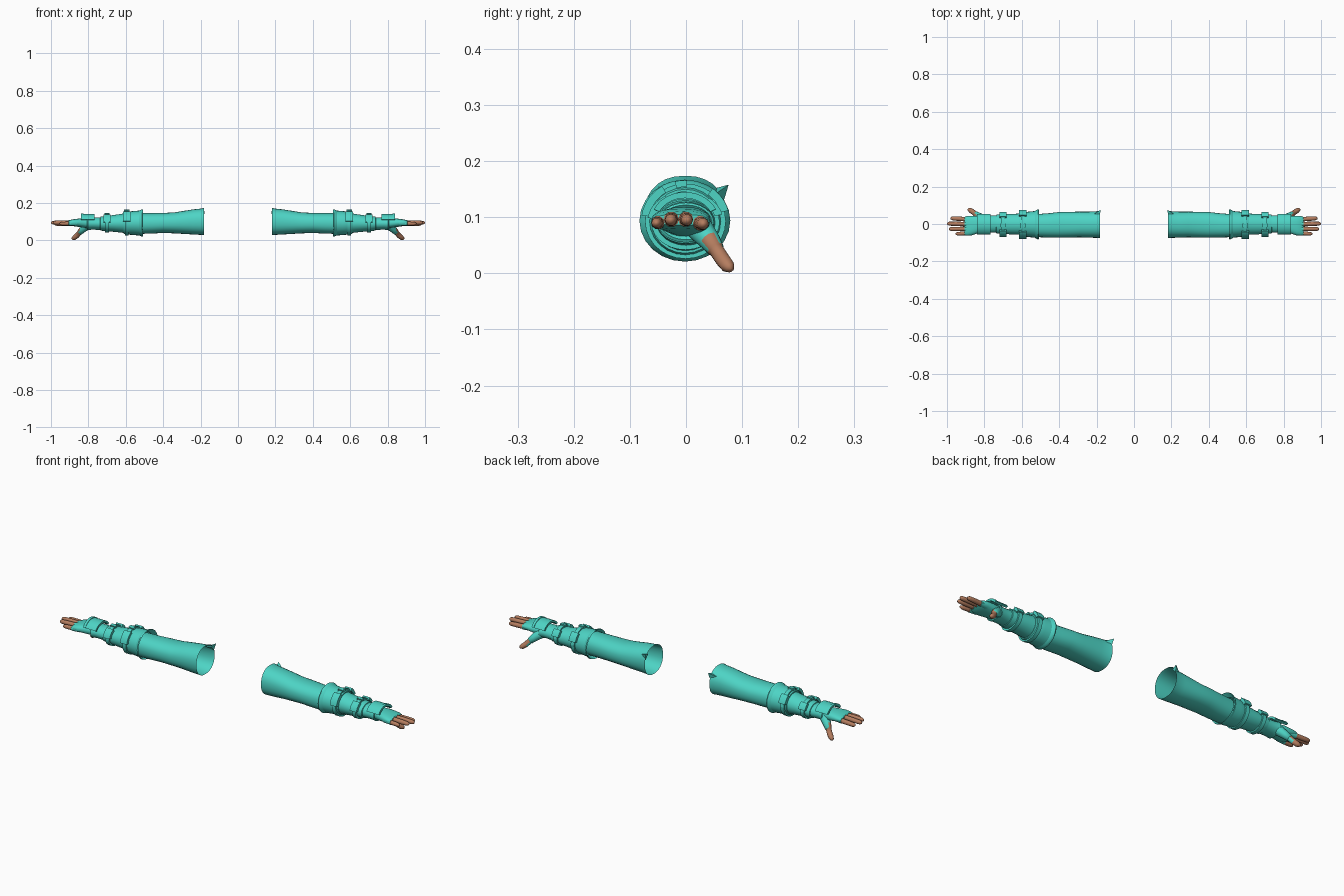
import bpy, bmesh, math
from mathutils import Vector


def material(name, rgb):
    m = bpy.data.materials.new(name)
    m.diffuse_color = (*rgb, 1)
    return m


CLOTH = material("teal cloth", (0.075, 0.66, 0.56))
SKIN = material("brown skin", (0.46, 0.205, 0.115))


def finish(name, bm, angle=40, skin_rule=None):
    """Turn a bmesh into an object mirrored to the other arm."""
    me = bpy.data.meshes.new(name)
    bm.normal_update()
    if skin_rule:
        for f in bm.faces:
            f.material_index = 1 if skin_rule(f.calc_center_median()) else 0
    bm.to_mesh(me)
    bm.free()
    me.materials.append(CLOTH)
    me.materials.append(SKIN)
    ob = bpy.data.objects.new(name, me)
    bpy.context.collection.objects.link(ob)
    bpy.context.view_layer.objects.active = ob
    ob.select_set(True)
    bpy.ops.object.shade_smooth_by_angle(angle=math.radians(angle))
    ob.select_set(False)
    mod = ob.modifiers.new("other arm", 'MIRROR')
    mod.use_mirror_merge = False
    return ob


def skin_rings(bm, rings, caps):
    """Bridge rows of points into a tube."""
    rows = [[bm.verts.new(p) for p in r] for r in rings]
    n = len(rows[0])
    for a, b in zip(rows, rows[1:]):
        for i in range(n):
            j = (i + 1) % n
            bm.faces.new((a[i], a[j], b[j], b[i]))
    if caps:
        bm.faces.new(rows[0])
        bm.faces.new(rows[-1])
    bmesh.ops.recalc_face_normals(bm, faces=bm.faces)


def loft(name, sections, n=24, caps=False, power=1.0, angle=40):
    """Sections along x: (x, y_min, y_max, z_min, z_max)."""
    def ring(x, y0, y1, z0, z1):
        pts = []
        for i in range(n):
            t = 2 * math.pi * i / n
            c, s = math.cos(t), math.sin(t)
            c = math.copysign(abs(c) ** power, c)
            s = math.copysign(abs(s) ** power, s)
            pts.append((x, (y0 + y1) / 2 + c * (y1 - y0) / 2,
                        (z0 + z1) / 2 + s * (z1 - z0) / 2))
        return pts
    bm = bmesh.new()
    skin_rings(bm, [ring(*s) for s in sections], caps)
    return finish(name, bm, angle)


def tube(name, points, radii, rule, n=10):
    """Finger-like tube following a path."""
    pts = [Vector(p) for p in points]
    rings = []
    for i, p in enumerate(pts):
        d = (pts[min(i + 1, len(pts) - 1)] - pts[max(i - 1, 0)]).normalized()
        u = d.cross(Vector((0, 0, 1))).normalized()
        v = u.cross(d)
        rings.append([p + radii[i] * (u * math.cos(2 * math.pi * k / n)
                      + v * math.sin(2 * math.pi * k / n)) for k in range(n)])
    bm = bmesh.new()
    skin_rings(bm, rings, True)
    return finish(name, bm, 50, rule)


def arc_plate(name, x0, x1, centre, inner, thick, a0, a1, n=10):
    """Curved plate wrapped round the arm between two angles (degrees, 90 is up)."""
    bm = bmesh.new()
    rings = []
    for i in range(n + 1):
        t = math.radians(a0 + (a1 - a0) * i / n)
        c, s = math.cos(t), math.sin(t)
        def at(x, k):
            return (x, centre[0] + c * (inner[0] + k), centre[1] + s * (inner[1] + k))
        rings.append([at(x0, 0), at(x1, 0), at(x1, thick), at(x0, thick)])
    skin_rings(bm, rings, True)
    return finish(name, bm)


# Long open sleeve with a flared end
loft("sleeve", [(0.183, -0.075, 0.072, 0.029, 0.174), (0.20, -0.074, 0.068, 0.030, 0.170),
                (0.24, -0.073, 0.066, 0.032, 0.166), (0.29, -0.071, 0.066, 0.035, 0.158),
                (0.34, -0.072, 0.065, 0.038, 0.150), (0.40, -0.073, 0.064, 0.040, 0.147),
                (0.46, -0.072, 0.057, 0.037, 0.146), (0.53, -0.070, 0.052, 0.035, 0.146)],
     n=28, power=0.88)

# Pointed corner on the sleeve opening
bm = bmesh.new()
a = [bm.verts.new(p) for p in ((0.183, 0.045, 0.150), (0.183, 0.066, 0.125),
                               (0.178, 0.076, 0.158), (0.22, 0.050, 0.140))]
for f in ((0, 1, 2), (0, 2, 3), (1, 3, 2), (0, 3, 1)):
    bm.faces.new([a[i] for i in f])
bmesh.ops.recalc_face_normals(bm, faces=bm.faces)
finish("sleeve_corner", bm)

# Layered bracer, each layer tucked under the previous one
loft("bracer_rim", [(0.530, -0.066, 0.060, 0.034, 0.150), (0.513, -0.078, 0.074, 0.024, 0.163),
                    (0.509, -0.081, 0.077, 0.022, 0.166), (0.514, -0.083, 0.079, 0.021, 0.167),
                    (0.522, -0.079, 0.075, 0.024, 0.163), (0.53, -0.073, 0.069, 0.027, 0.159)])
loft("bracer_upper", [(0.525, -0.074, 0.070, 0.026, 0.160), (0.56, -0.070, 0.066, 0.029, 0.157),
                      (0.605, -0.065, 0.062, 0.033, 0.153), (0.611, -0.062, 0.059, 0.036, 0.150),
                      (0.611, -0.050, 0.050, 0.050, 0.135)])
loft("bracer_middle", [(0.60, -0.058, 0.056, 0.039, 0.146), (0.65, -0.056, 0.054, 0.045, 0.138),
                       (0.71, -0.052, 0.052, 0.050, 0.130), (0.735, -0.051, 0.050, 0.053, 0.127),
                       (0.738, -0.044, 0.042, 0.060, 0.120)])
loft("bracer_wrist", [(0.73, -0.046, 0.046, 0.056, 0.124), (0.78, -0.046, 0.045, 0.058, 0.123),
                      (0.803, -0.050, 0.050, 0.055, 0.126), (0.806, -0.046, 0.046, 0.060, 0.122),
                      (0.80, -0.038, 0.038, 0.067, 0.115)])

# Straps with raised loops and side buckles
for tag, x, ry, rz, zc in (("upper", 0.595, 0.066, 0.061, 0.093), ("lower", 0.70, 0.055, 0.043, 0.091)):
    arc_plate(tag + "_strap", x - 0.010, x + 0.010, (-0.001, zc), (ry - 0.004, rz - 0.004), 0.010, 0, 360, 28)
    for side, a0, a1 in (("back", 15, 52), ("front", 122, 172)):
        arc_plate(f"{tag}_{side}_buckle", x - 0.019, x + 0.019, (-0.001, zc),
                  (ry - 0.001, rz - 0.001), 0.014, a0, a1, 6)
    arc_plate(tag + "_strap_loop", x - 0.014, x + 0.014, (-0.001, zc), (ry, rz), 0.012, 88, 104, 3)

# Guard over the back of the hand
arc_plate("hand_guard", 0.768, 0.836, (-0.002, 0.092), (0.050, 0.040), 0.010, 25, 155, 14)
arc_plate("hand_guard_edge", 0.826, 0.839, (-0.002, 0.092), (0.050, 0.042), 0.011, 25, 155, 14)

# Gloved palm
loft("palm", [(0.77, -0.034, 0.034, 0.066, 0.116), (0.80, -0.038, 0.038, 0.066, 0.117),
              (0.835, -0.050, 0.043, 0.070, 0.118), (0.87, -0.061, 0.044, 0.075, 0.115),
              (0.893, -0.062, 0.042, 0.079, 0.111), (0.905, -0.058, 0.038, 0.086, 0.105)],
     n=20, caps=True, power=0.8, angle=60)

# Fingers with bare ends beyond the glove
for name, y, z, tip in (("index", 0.031, 0.090, 0.982), ("middle", 0.002, 0.097, 1.0),
                        ("ring", -0.027, 0.097, 0.990), ("little", -0.053, 0.091, 0.955)):
    base, cut = 0.865, 0.905
    yb = y * 0.85 - 0.003
    r = 0.0115 if name == "little" else 0.013
    xs = [base, cut, cut + 0.001, (cut + tip) / 2, tip - 0.012, tip - 0.003, tip]
    path = [(x, yb + (y - yb) * (x - base) / (tip - base), z - 0.002 * (x - base) / 0.13) for x in xs]
    tube(name + "_finger", path, [r, r * 1.05, r * 0.92, r * 0.9, r * 0.8, r * 0.5, r * 0.15],
         lambda c, k=cut: c.x > k + 0.0002)

# Thumb pointing down and back
thumb = [(0.785, 0.008, 0.092), (0.808, 0.026, 0.079), (0.832, 0.043, 0.058), (0.846, 0.053, 0.043),
         (0.847, 0.0537, 0.042), (0.862, 0.065, 0.025), (0.876, 0.074, 0.0135), (0.885, 0.079, 0.009),
         (0.888, 0.081, 0.007)]
tube("thumb", thumb, [0.020, 0.024, 0.019, 0.0155, 0.0135, 0.0135, 0.0125, 0.008, 0.002],
     lambda c: c.x > 0.8462, 12)
